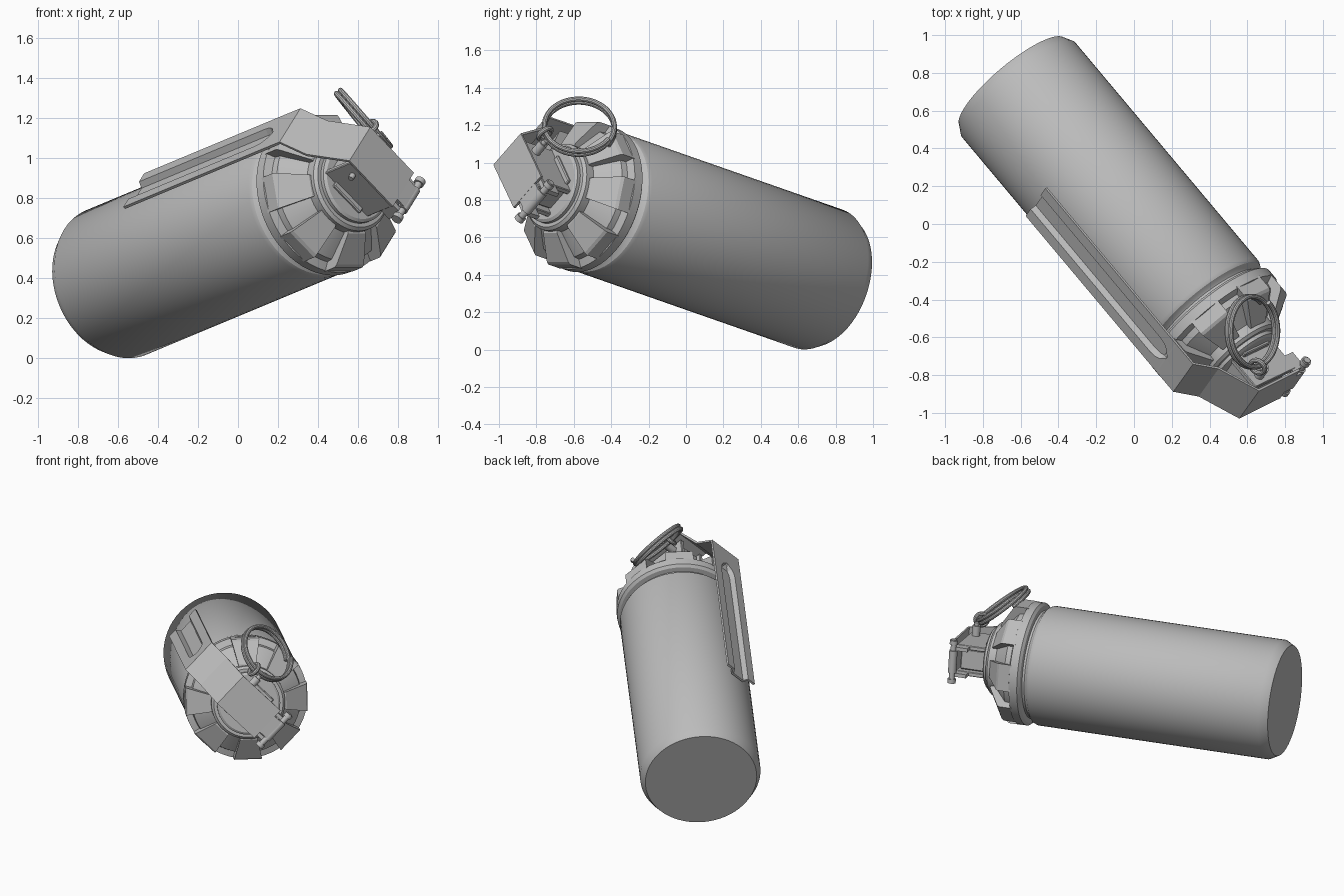
import bpy, bmesh, math
from math import sin, cos, radians, pi
from mathutils import Matrix, Vector

if "Cube" in bpy.data.objects:
    bpy.data.objects.remove(bpy.data.objects["Cube"])

# Local frame: X across the lever, Y outward through the lever, Z along the canister
AZ, EL = radians(-50), radians(15)
d = Vector((cos(AZ) * cos(EL), sin(AZ) * cos(EL), sin(EL)))
s = Vector((-sin(AZ), cos(AZ), 0))
u = d.cross(s)
w, n = (s + u).normalized(), (u - s).normalized()
FRAME = Matrix.Translation((-0.645, 0.751, 0.364)) @ Matrix((w, n, d)).transposed().to_4x4()

grey = bpy.data.materials.new("plain grey")
grey.diffuse_color = (0.5, 0.5, 0.5, 1)
grey.use_nodes = True
grey.node_tree.nodes["Principled BSDF"].inputs["Base Color"].default_value = grey.diffuse_color


def finish(name, bm, matrix=FRAME, smooth=True):
    bmesh.ops.recalc_face_normals(bm, faces=bm.faces)
    me = bpy.data.meshes.new(name)
    bm.to_mesh(me)
    bm.free()
    me.transform(matrix)
    me.materials.append(grey)
    ob = bpy.data.objects.new(name, me)
    bpy.context.collection.objects.link(ob)
    if smooth:
        bpy.ops.object.select_all(action='DESELECT')
        ob.select_set(True)
        bpy.context.view_layer.objects.active = ob
        bpy.ops.object.shade_smooth_by_angle(angle=radians(30))
    return ob


def lathe(name, profile, seg=64):
    """Closed solid turned around Z from (radius, height) points."""
    bm = bmesh.new()
    rings = [[bm.verts.new((r * cos(2 * pi * i / seg), r * sin(2 * pi * i / seg), z))
              for i in range(seg)] for r, z in profile]
    for a, b in zip(rings, rings[1:]):
        for i in range(seg):
            j = (i + 1) % seg
            bm.faces.new((a[i], a[j], b[j], b[i]))
    bm.faces.new(rings[0])
    bm.faces.new(rings[-1])
    return finish(name, bm)


def box(name, lo, hi, bevel=0.0):
    bm = bmesh.new()
    bmesh.ops.create_cube(bm, size=1)
    for v in bm.verts:
        v.co = Vector([a + (c + 0.5) * (b - a) for a, b, c in zip(lo, hi, v.co)])
    if bevel:
        bmesh.ops.bevel(bm, geom=bm.edges[:], offset=bevel, segments=1, affect='EDGES')
    return finish(name, bm, smooth=False)


def rod(name, x0, x1, y, z, r):
    """Cylinder running across the lever."""
    bm = bmesh.new()
    bmesh.ops.create_cone(bm, cap_ends=True, segments=20, radius1=r, radius2=r, depth=x1 - x0)
    bm.transform(Matrix.Translation(((x0 + x1) / 2, y, z)) @ Matrix.Rotation(pi / 2, 4, 'Y'))
    return finish(name, bm)


def tube(name, points, r, matrix, sides=10, closed=False):
    """Round wire following points; the loops here lie around Z."""
    bm = bmesh.new()
    rings = []
    for p in points:
        out = Vector((p.x, p.y, 0)).normalized()
        rings.append([bm.verts.new(p + r * (cos(2 * pi * k / sides) * out
                      + Vector((0, 0, sin(2 * pi * k / sides))))) for k in range(sides)])
    for a, b in zip(rings, rings[1:] + ([rings[0]] if closed else [])):
        for k in range(sides):
            m = (k + 1) % sides
            bm.faces.new((a[k], a[m], b[m], b[k]))
    if not closed:
        bm.faces.new(rings[0])
        bm.faces.new(rings[-1])
    return finish(name, bm, matrix)


# Canister with chamfered ends
lathe("canister_body", [(0.362, 0), (0.391, 0.055), (0.391, 1.615), (0.383, 1.635),
                        (0.362, 1.65), (0.355, 1.66)])

# Cap: neck groove, rim, inner cone and collar
lathe("cap", [(0.355, 1.64), (0.355, 1.675), (0.385, 1.68), (0.402, 1.695), (0.402, 1.75),
              (0.36, 1.765), (0.355, 1.80), (0.24, 1.90), (0.24, 1.95), (0.225, 1.965),
              (0.205, 1.965), (0.205, 1.985), (0.19, 1.995)])

# Eight raised lugs around the cap
for i in range(8):
    bm = bmesh.new()
    mid, half = 2 * pi * i / 8, radians(13)
    prof = [(0.30, 1.74), (0.405, 1.74), (0.405, 1.825), (0.395, 1.84), (0.255, 1.93), (0.22, 1.93)]
    sides = [[bm.verts.new((r * cos(mid + k * half), r * sin(mid + k * half), z))
              for r, z in prof] for k in (-1, 1)]
    for j in range(len(prof)):
        m = (j + 1) % len(prof)
        bm.faces.new((sides[0][j], sides[0][m], sides[1][m], sides[1][j]))
    for side in sides:
        bm.faces.new(side)
    finish("cap_lug", bm, smooth=False)

# Fuze head: core with two side cheeks
box("fuze_core", (-0.07, -0.12, 1.95), (0.07, 0.15, 2.17), 0.008)
for k in (-1, 1):
    box("fuze_cheek", (0.088 * k - 0.014, -0.15, 1.96), (0.088 * k + 0.014, 0.17, 2.19), 0.004)
box("fuze_foot", (-0.13, -0.10, 1.96), (0.13, 0.10, 2.01), 0.006)

# Lever: bent plate with a pressed trough; rows are (height, outward, trough width, trough depth)
rows = [(0.67, 0.437, 1, 1), (1.69, 0.437, 1, 1), (1.73, 0.437, 0.9, 1), (1.76, 0.437, 0.65, 1),
        (1.78, 0.437, 0.3, 0.5), (1.79, 0.437, 0.1, 0), (1.925, 0.437, 1, 0), (2.01, 0.315, 1, 0),
        (2.22, 0.19, 1, 0), (2.215, -0.14, 1, 0)]
bm = bmesh.new()
grid = []
for t, y, k, dep in rows:
    xs = [(-0.123, 0), (-0.066 * k, 0), (-0.048 * k, 1), (0.048 * k, 1), (0.066 * k, 0), (0.123, 0)]
    grid.append([bm.verts.new((x, y - 0.03 * dep * f, t)) for x, f in xs])
for a, b in zip(grid, grid[1:]):
    for i in range(5):
        bm.faces.new((a[i], a[i + 1], b[i + 1], b[i]))
lever = finish("lever", bm, smooth=False)
mod = lever.modifiers.new("thickness", 'SOLIDIFY')
mod.thickness = 0.014
mod.offset = 0

# Hinge at the end of the lever
box("hinge_tongue", (-0.07, -0.21, 2.205), (0.07, -0.13, 2.221))
rod("hinge_curl", -0.075, 0.075, -0.205, 2.195, 0.027)
rod("hinge_pin", -0.125, 0.15, -0.205, 2.195, 0.019)
for x in (-0.13, 0.13):
    rod("hinge_collar", x - 0.014, x + 0.014, -0.205, 2.195, 0.027)
for k in (-1, 1):
    box("hinge_arm", (0.088 * k - 0.012, -0.21, 2.10), (0.088 * k + 0.012, -0.12, 2.20))

# Safety pin through the head, with an eyelet
rod("safety_pin", -0.13, 0.19, 0.10, 2.14, 0.015)
rod("safety_pin_sleeve", 0.10, 0.17, 0.10, 2.14, 0.026)
eye = [Vector((0.04 * cos(a), 0.04 * sin(a), 0)) for a in (2 * pi * i / 24 for i in range(24))]
tube("pin_eyelet", eye, 0.014,
     Matrix.Translation((0.655, -0.755, 1.155)) @ Vector((0.35, 0.45, -0.6)).to_track_quat('Z', 'Y').to_matrix().to_4x4(),
     closed=True)

# Pull ring: two coils of wire
coil = [Vector((0.187 * cos(a), 0.187 * sin(a), 0.026 * (i / 64 - 1)))
        for i, a in ((i, 2 * pi * i / 64 - 0.6) for i in range(129))]
tube("pull_ring", coil, 0.0135,
     Matrix.Translation((0.625, -0.57, 1.19)) @ Vector((0.77, 0, 0.64)).to_track_quat('Z', 'Y').to_matrix().to_4x4())
